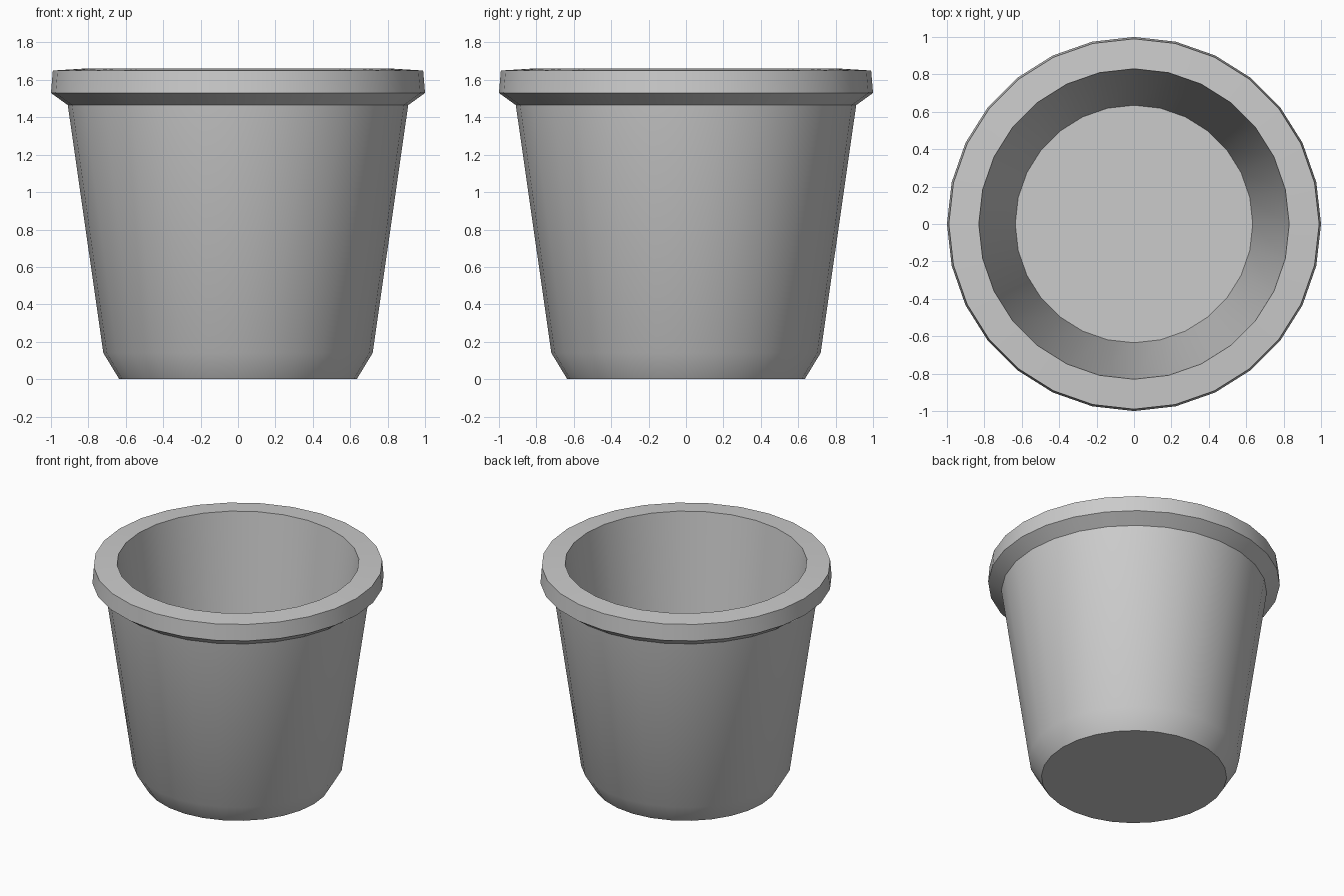
import bpy, bmesh, math

SIDES = 28

cube = bpy.data.objects.get("Cube")
if cube:
    bpy.data.objects.remove(cube, do_unlink=True)

# Plain grey material
grey = bpy.data.materials.new("plain_grey")
grey.use_nodes = True
colour = (0.6, 0.6, 0.6, 1)
grey.diffuse_color = colour
grey.node_tree.nodes["Principled BSDF"].inputs["Base Color"].default_value = colour


def lathe(name, profile):
    """Spin (radius, height) points into rings, capped at both ends."""
    bm = bmesh.new()
    rings = []
    for r, z in profile:
        angles = [math.tau * i / SIDES for i in range(SIDES)]
        rings.append([bm.verts.new((r * math.cos(a), r * math.sin(a), z)) for a in angles])
    for low, high in zip(rings, rings[1:]):
        for i in range(SIDES):
            j = (i + 1) % SIDES
            bm.faces.new((low[i], low[j], high[j], high[i]))
    bm.faces.new(rings[0][::-1])
    bm.faces.new(rings[-1])
    mesh = bpy.data.meshes.new(name)
    bm.to_mesh(mesh)
    bm.free()
    obj = bpy.data.objects.new(name, mesh)
    bpy.context.collection.objects.link(obj)
    mesh.materials.append(grey)
    return obj


# Pot: foot chamfer, tapered wall, flared rim, then down the inside to the floor
pot = lathe("pot", [
    (0.635, 0), (0.72, 0.14), (0.91, 1.465), (1.0, 1.53),
    (0.99, 1.65), (0.83, 1.66), (0.635, 0.08),
])

# Smooth round the pot, sharp at its rims and floor
bpy.ops.object.select_all(action="DESELECT")
pot.select_set(True)
bpy.context.view_layer.objects.active = pot
bpy.ops.object.shade_smooth_by_angle(angle=math.radians(30))
